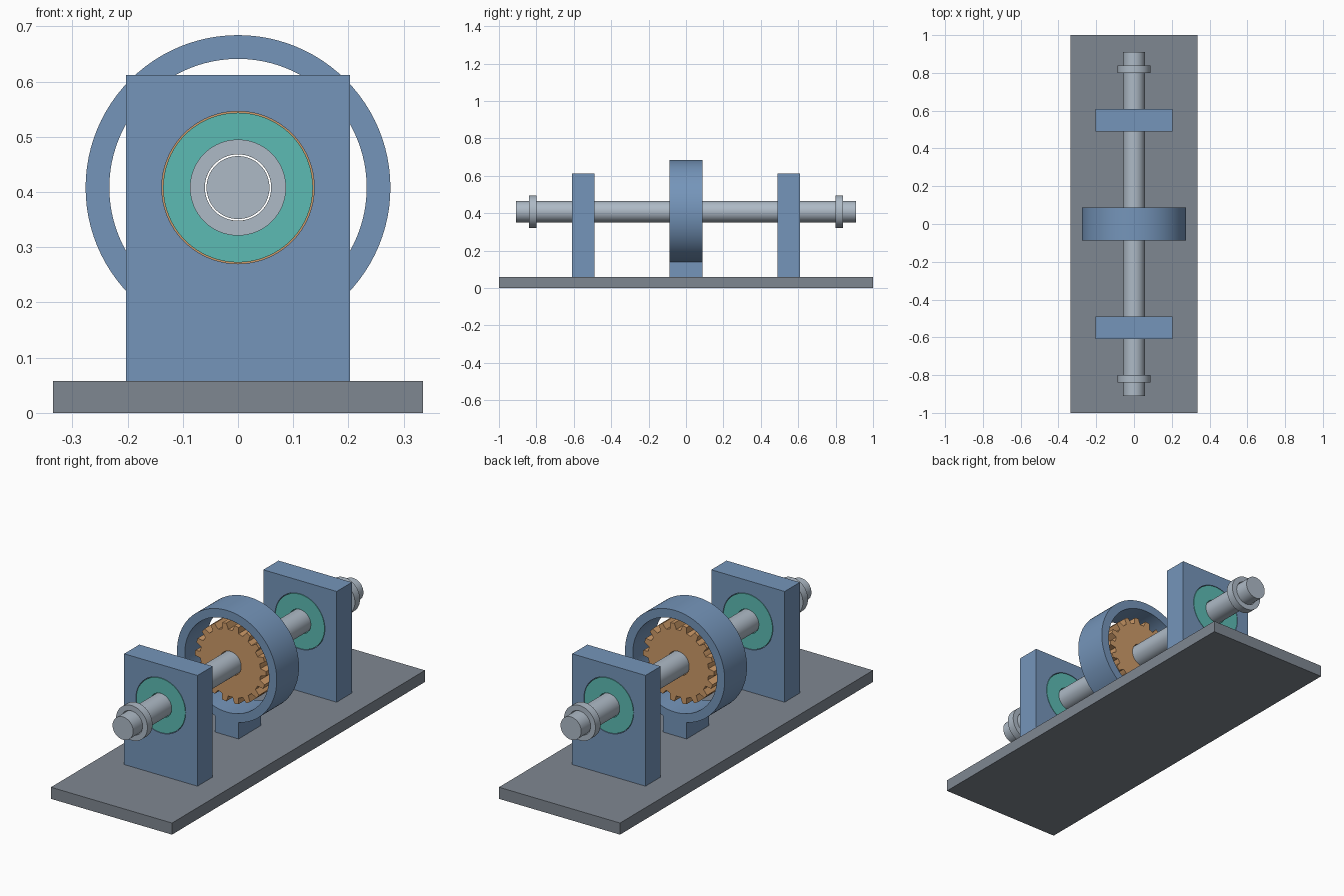
import bpy, bmesh, math

if "Cube" in bpy.data.objects:
    bpy.data.objects.remove(bpy.data.objects["Cube"])

AXIS_Z = 0.408   # height of the shaft axis
SEG = 96


def srgb(r, g, b):
    lin = [(c / 255 / 12.92) if c < 11 else ((c / 255 + 0.055) / 1.055) ** 2.4 for c in (r, g, b)]
    return (*lin, 1.0)


def material(name, rgb):
    m = bpy.data.materials.new(name)
    m.diffuse_color = srgb(*rgb)
    m.use_nodes = True
    m.node_tree.nodes["Principled BSDF"].inputs["Base Color"].default_value = m.diffuse_color
    return m


GREY = material("slate grey", (127, 135, 145))
BLUE = material("steel blue", (117, 149, 186))
SILVER = material("silver", (174, 186, 198))
TEAL = material("teal", (92, 187, 179))
BRONZE = material("bronze", (205, 154, 104))


def finish(bm, name, mat, smooth=False):
    bmesh.ops.recalc_face_normals(bm, faces=bm.faces)
    me = bpy.data.meshes.new(name)
    bm.to_mesh(me)
    bm.free()
    me.materials.append(mat)
    ob = bpy.data.objects.new(name, me)
    bpy.context.collection.objects.link(ob)
    if smooth:
        bpy.ops.object.select_all(action='DESELECT')
        ob.select_set(True)
        bpy.context.view_layer.objects.active = ob
        bpy.ops.object.shade_smooth_by_angle(angle=math.radians(30))
    return ob


def box(name, mat, x, y0, y1, z0, z1):
    bm = bmesh.new()
    bmesh.ops.create_cube(bm, size=1)
    for v in bm.verts:
        v.co = (v.co.x * 2 * x, y0 if v.co.y < 0 else y1, z0 if v.co.z < 0 else z1)
    return finish(bm, name, mat)


def polar(r, n=SEG):
    """Sample a radius function of the angle as a closed loop round the axis."""
    return [(r(2 * math.pi * i / n) * math.cos(2 * math.pi * i / n),
             r(2 * math.pi * i / n) * math.sin(2 * math.pi * i / n)) for i in range(n)]


def circle(r):
    return polar(lambda a: r)


def ring(name, mat, outer, inner, y0, y1, smooth=True):
    """Extrude the band between two loops of equal length along y."""
    bm = bmesh.new()
    loops = [[bm.verts.new((x, y, AXIS_Z + z)) for x, z in pts]
             for pts, y in ((outer, y0), (outer, y1), (inner, y1), (inner, y0))]
    n = len(outer)
    for k in range(4):
        a, b = loops[k], loops[(k + 1) % 4]
        for i in range(n):
            j = (i + 1) % n
            bm.faces.new((a[i], a[j], b[j], b[i]))
    return finish(bm, name, mat, smooth)


def square_edge(a):
    """Radius of the bearing block's rectangular outline at an angle."""
    c, s = math.cos(a), math.sin(a)
    up = 0.204 if s > 0 else 0.35
    return min(0.203 / max(abs(c), 1e-6), up / max(abs(s), 1e-6))


def block_outline():
    pts = polar(square_edge)
    # snap the nearest sample onto each corner
    for cx, cz in ((0.203, 0.204), (-0.203, 0.204), (0.203, -0.35), (-0.203, -0.35)):
        k = min(range(SEG), key=lambda i: math.dist(pts[i], (cx, cz)))
        pts[k] = (cx, cz)
    return pts


# base plate
box("base_plate", GREY, 0.335, -1, 1, 0, 0.058)

# bearing blocks, bushings and shaft collars at both ends
for side, s in (("front", -1), ("back", 1)):
    y0, y1 = sorted((0.49 * s, 0.61 * s))
    ring(side + "_bearing_block", BLUE, block_outline(), circle(0.138), y0, y1, False)
    ring(side + "_bushing", TEAL, circle(0.1355), circle(0.06), y0, y1)
    y0, y1 = sorted((0.80 * s, 0.84 * s))
    ring(side + "_collar", SILVER, circle(0.087), circle(0.06), y0, y1)

# shaft
bpy.ops.mesh.primitive_cylinder_add(vertices=SEG, radius=0.057, depth=1.82,
                                    location=(0, 0, AXIS_Z), rotation=(math.pi / 2, 0, 0))
shaft = bpy.context.object
shaft.name = "shaft"
shaft.data.materials.append(SILVER)
bpy.ops.object.shade_smooth_by_angle(angle=math.radians(30))

# gear housing ring on its foot
ring("gear_housing", BLUE, circle(0.276), circle(0.233), -0.088, 0.088)
box("housing_foot", BLUE, 0.065, -0.088, 0.088, 0.058, 0.145)

# gear with tapered teeth: root, flank and tip points per tooth
TEETH = 18
outer, bore = [], []
for t in range(TEETH):
    for f, r in ((-0.5, 0.167), (-0.3, 0.167), (-0.17, 0.197), (0.17, 0.197), (0.3, 0.167)):
        a = 2 * math.pi * (t + f) / TEETH
        outer.append((r * math.cos(a), r * math.sin(a)))
        bore.append((0.06 * math.cos(a), 0.06 * math.sin(a)))
ring("gear", BRONZE, outer, bore, -0.06, 0.06, False)
